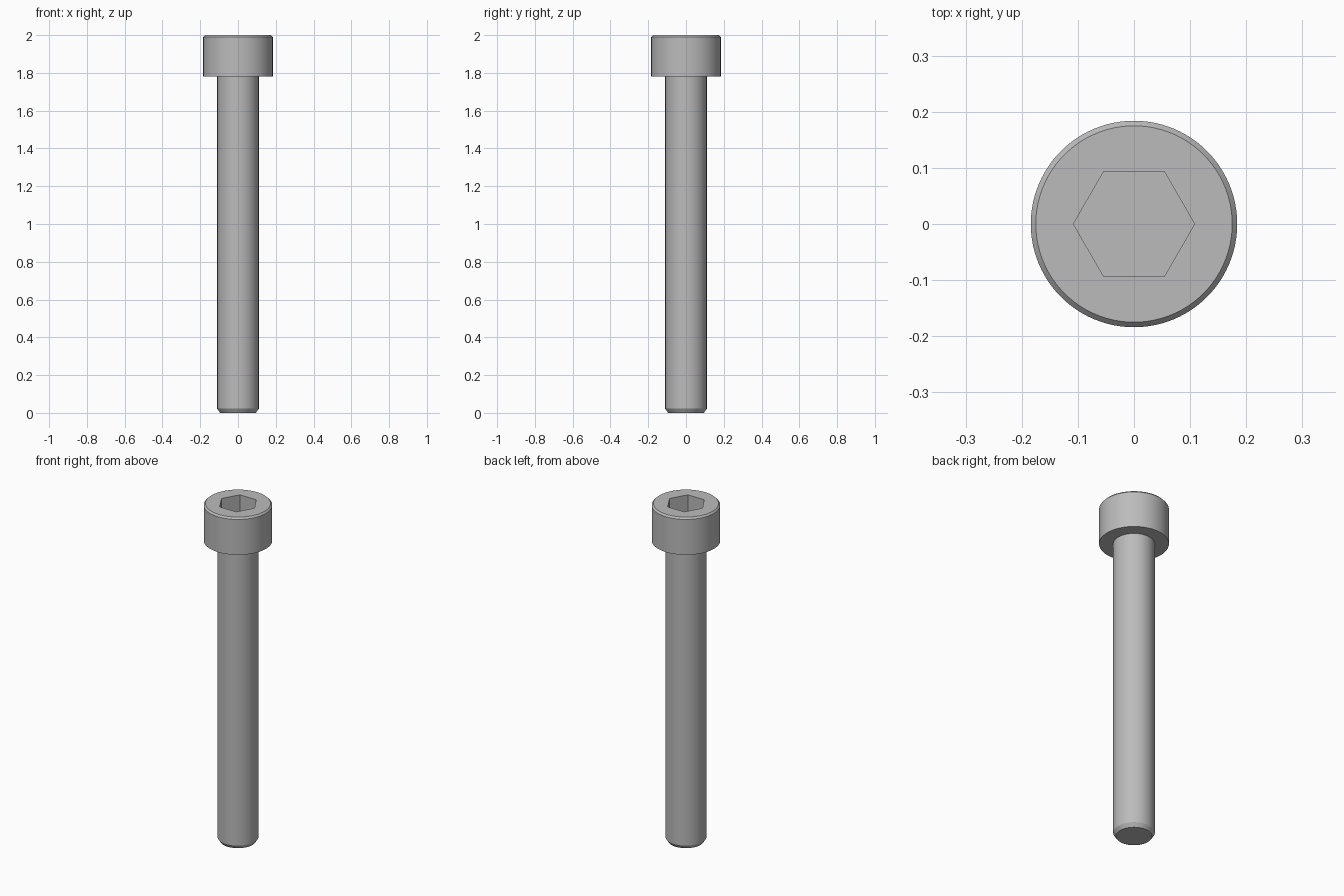
import bpy
import bmesh
from math import cos, sin, tau, radians

cube = bpy.data.objects.get("Cube")
if cube:
    bpy.data.objects.remove(cube, do_unlink=True)

SEGMENTS = 96
HEAD_TOP = 2.0
SOCKET_RADIUS = 0.108
SOCKET_DEPTH = 0.11

steel = bpy.data.materials.new("steel grey")
steel.use_nodes = True
steel.diffuse_color = (0.5, 0.5, 0.5, 1)
steel.node_tree.nodes["Principled BSDF"].inputs["Base Color"].default_value = (0.5, 0.5, 0.5, 1)

bm = bmesh.new()


def ring(radius, z, sides):
    return [bm.verts.new((radius * cos(tau * i / sides), radius * sin(tau * i / sides), z))
            for i in range(sides)]


def join(lower, upper):
    n = len(lower)
    for i in range(n):
        j = (i + 1) % n
        bm.faces.new((lower[i], lower[j], upper[j], upper[i]))


def loop_edges(loop):
    return [bm.edges.get((loop[i - 1], loop[i])) for i in range(len(loop))]


# Turned body: chamfered tip, shank, underside of head, head and top chamfer
profile = [(0.095, 0), (0.11, 0.022), (0.11, 1.78), (0.184, 1.78),
           (0.184, 1.99), (0.175, HEAD_TOP)]
rings = [ring(r, z, SEGMENTS) for r, z in profile]
for lower, upper in zip(rings, rings[1:]):
    join(lower, upper)
bm.faces.new(rings[0][::-1])

# Hexagonal socket with a flat floor
socket_rim = ring(SOCKET_RADIUS, HEAD_TOP, 6)
socket_floor = ring(SOCKET_RADIUS, HEAD_TOP - SOCKET_DEPTH, 6)
join(socket_rim, socket_floor)
bm.faces.new(socket_floor)

# Flat top face between the head chamfer and the socket rim
bmesh.ops.triangle_fill(bm, use_beauty=True,
                        edges=loop_edges(rings[-1]) + loop_edges(socket_rim))
bmesh.ops.recalc_face_normals(bm, faces=bm.faces)

mesh = bpy.data.meshes.new("socket_head_screw")
bm.to_mesh(mesh)
bm.free()
mesh.materials.append(steel)
screw = bpy.data.objects.new("socket_head_screw", mesh)
bpy.context.collection.objects.link(screw)

# Smooth round walls, sharp chamfers and socket
bpy.ops.object.select_all(action='DESELECT')
screw.select_set(True)
bpy.context.view_layer.objects.active = screw
bpy.ops.object.shade_smooth_by_angle(angle=radians(25))
